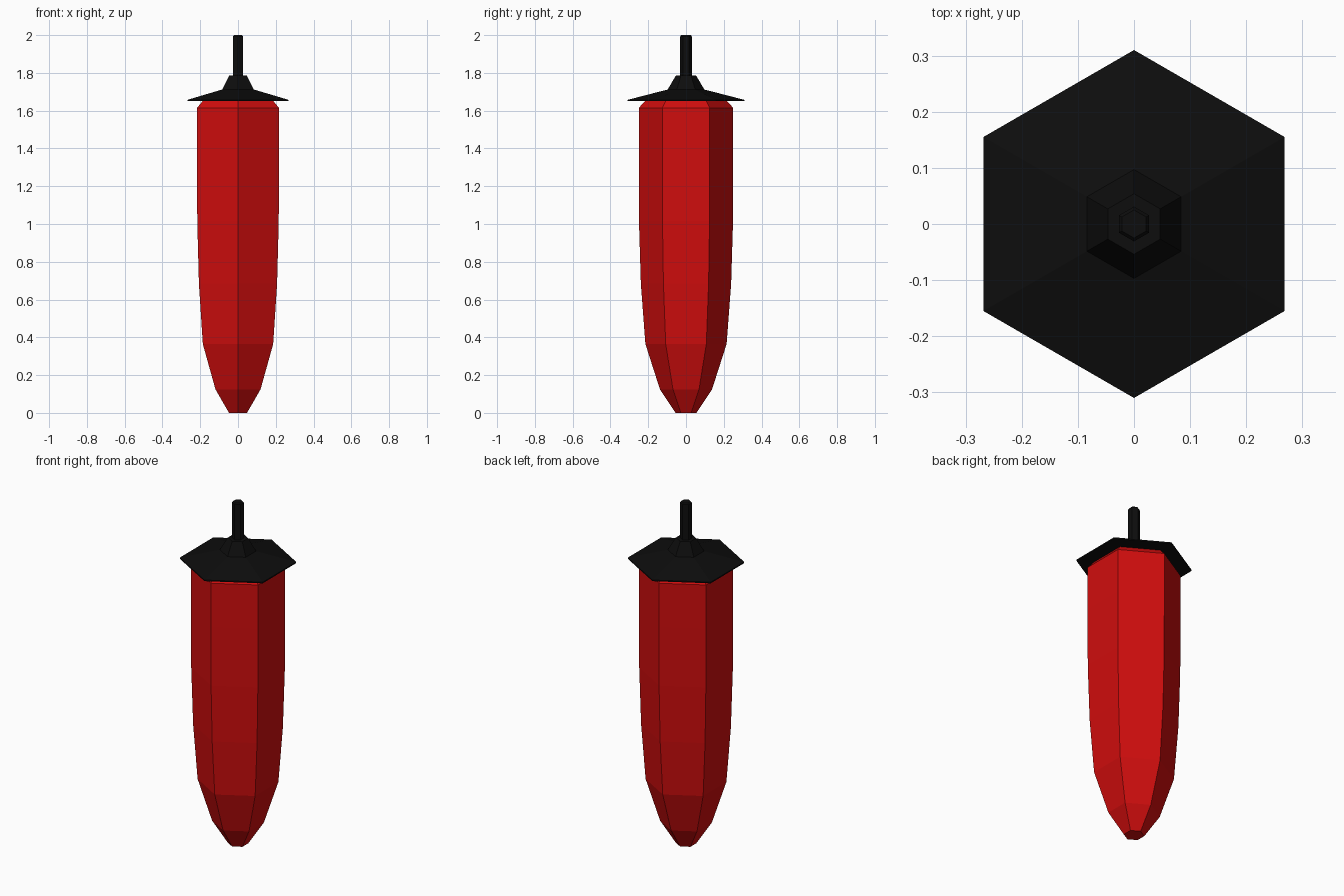
import bpy, bmesh, math

if "Cube" in bpy.data.objects:
    bpy.data.objects.remove(bpy.data.objects["Cube"])


def material(name, rgb):
    m = bpy.data.materials.new(name)
    m.diffuse_color = (*rgb, 1.0)
    m.use_nodes = True
    m.node_tree.nodes["Principled BSDF"].inputs["Base Color"].default_value = m.diffuse_color
    return m


def hex_lathe(name, profile, mat):
    """Flat-sided hexagonal body from (radius, height) rings, corners on +-y."""
    bm = bmesh.new()
    rings = []
    for r, z in profile:
        rings.append([bm.verts.new((r * math.cos(a), r * math.sin(a), z))
                      for a in (math.radians(30 + 60 * i) for i in range(6))])
    for lo, hi in zip(rings, rings[1:]):
        for i in range(6):
            j = (i + 1) % 6
            bm.faces.new((lo[i], lo[j], hi[j], hi[i]))
    bm.faces.new(rings[0][::-1])
    bm.faces.new(rings[-1])
    bmesh.ops.recalc_face_normals(bm, faces=bm.faces)
    me = bpy.data.meshes.new(name)
    bm.to_mesh(me)
    bm.free()
    me.materials.append(mat)
    ob = bpy.data.objects.new(name, me)
    bpy.context.collection.objects.link(ob)
    return ob


red = material("red", (0.63, 0.004, 0.004))
black = material("black", (0.004, 0.004, 0.004))

# Tapered red body
hex_lathe("body", [(0.055, 0), (0.138, 0.125), (0.215, 0.365), (0.239, 0.685),
                   (0.249, 1.015), (0.25, 1.36), (0.25, 1.615), (0.217, 1.65)], red)

# Flared cap with a raised collar
hex_lathe("cap", [(0.31, 1.65), (0.31, 1.657), (0.097, 1.712),
                  (0.054, 1.785)], black)

# Thin stem with a bevelled tip
hex_lathe("stem", [(0.031, 1.78), (0.031, 1.993), (0.025, 2.0)], black)
